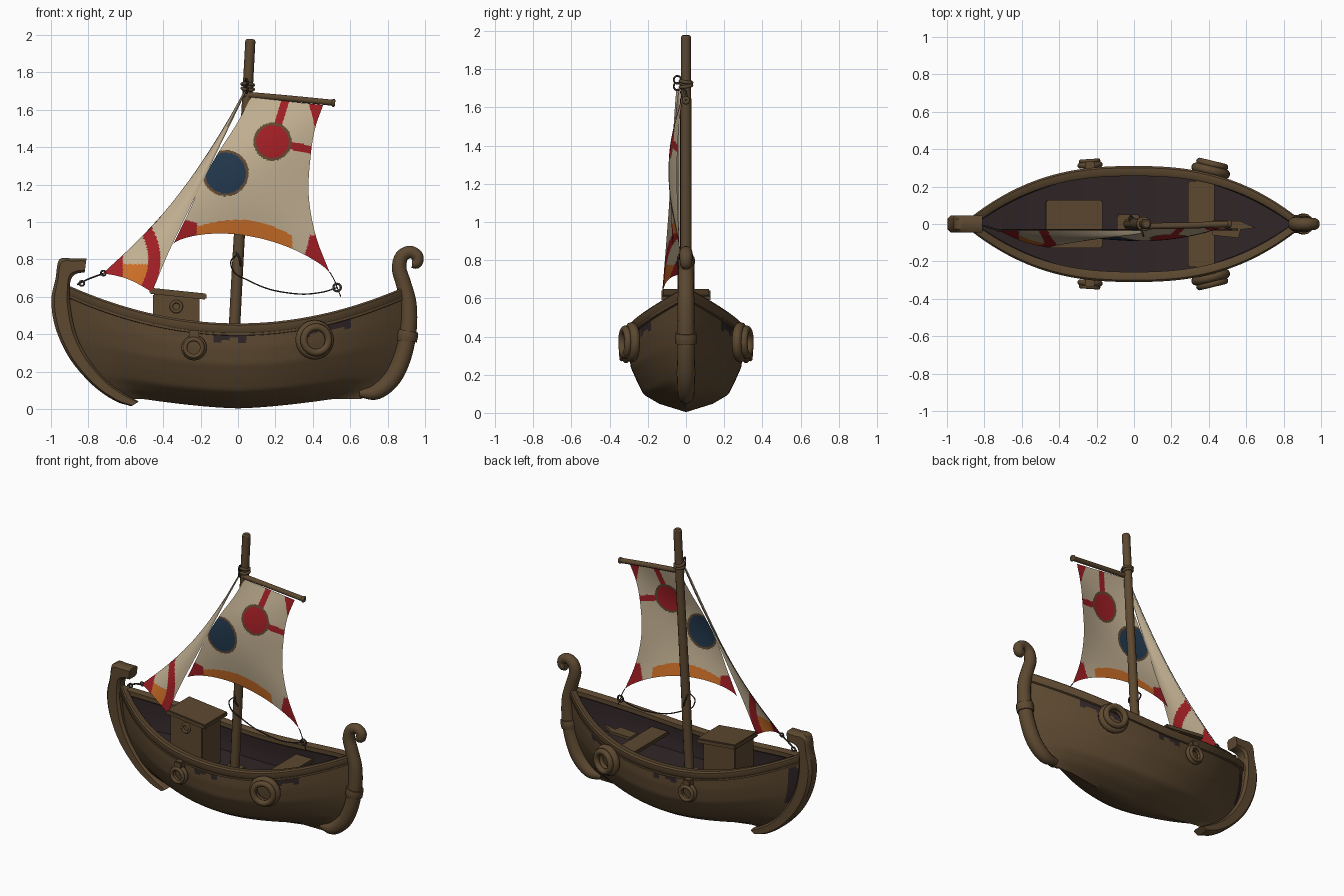
import bpy, bmesh, math
from mathutils import Vector, Matrix

if "Cube" in bpy.data.objects:
    bpy.data.objects.remove(bpy.data.objects["Cube"])


def mat(name, rgb):
    m = bpy.data.materials.new(name)
    m.diffuse_color = [((c / 255 + .055) / 1.055) ** 2.4 for c in rgb] + [1]
    m.use_nodes = True
    m.node_tree.nodes["Principled BSDF"].inputs["Base Color"].default_value = m.diffuse_color
    return m


WOOD = mat("brown wood", (92, 72, 48))
DARK = mat("dark interior", (48, 37, 39))
CREAM = mat("cream cloth", (196, 178, 148))
RED = mat("red paint", (162, 31, 37))
BLUE = mat("blue paint", (34, 56, 77))
ORANGE = mat("orange paint", (206, 112, 40))
EDGE = mat("outline brown", (98, 74, 52))
ROPE = mat("dark rope", (58, 49, 41))


def obj(name, bm, *mats):
    bmesh.ops.recalc_face_normals(bm, faces=bm.faces)
    me = bpy.data.meshes.new(name)
    bm.to_mesh(me)
    bm.free()
    for m in mats:
        me.materials.append(m)
    o = bpy.data.objects.new(name, me)
    bpy.context.collection.objects.link(o)
    return o


def loft(name, rings, mats, closed=True, caps=True, rule=None):
    """Skin a list of equal-length point rings; rule(i, j, centre) gives the colour slot."""
    bm = bmesh.new()
    vs = [[bm.verts.new(p) for p in r] for r in rings]
    n = len(rings[0])
    for i in range(len(rings) - 1):
        for j in range(n if closed else n - 1):
            k = (j + 1) % n
            f = bm.faces.new((vs[i][j], vs[i][k], vs[i + 1][k], vs[i + 1][j]))
            if rule:
                f.material_index = rule(i, j, f.calc_center_median())
    if closed and caps:
        bm.faces.new(vs[0])
        bm.faces.new(vs[-1])
    if closed and not caps:
        bmesh.ops.remove_doubles(bm, verts=bm.verts, dist=1e-5)
    return obj(name, bm, *mats)


def smooth(pts, steps=6):
    """Catmull-Rom curve through points of any dimension."""
    p = [Vector(q) for q in pts]
    p = [2 * p[0] - p[1]] + p + [2 * p[-1] - p[-2]]
    out = []
    for i in range(1, len(p) - 2):
        a, b, c, d = p[i - 1:i + 3]
        for s in range(steps):
            t = s / steps
            out.append(.5 * (2 * b + (c - a) * t + (2 * a - 5 * b + 4 * c - d) * t * t
                             + (3 * b - a - 3 * c + d) * t ** 3))
    return out + [p[-2]]


def tube(name, pts, r, m, sides=10, steps=6):
    """Round bar along x,y,z points; an optional r list tapers it."""
    rr = r if isinstance(r, list) else [r] * len(pts)
    path = smooth([(*p, q) for p, q in zip(pts, rr)], steps)
    rings = []
    for i, p in enumerate(path):
        t = (path[min(i + 1, len(path) - 1)] - path[max(i - 1, 0)]).xyz.normalized()
        s = (Vector((0, 1, 0)) - t * t.y).normalized()
        n = t.cross(s)
        rings.append([p.xyz + (s * math.cos(a) + n * math.sin(a)) * p.w
                      for a in [2 * math.pi * k / sides for k in range(sides)]])
    return loft(name, rings, [m])


def torus(name, c, R, r, m, axis=(0, 1, 0), seg=28):
    q = Vector(axis).to_track_quat('Z', 'Y')
    rings = []
    for i in range(seg + 1):
        a = 2 * math.pi * i / seg
        rings.append([Vector(c) + q @ Vector(((R + r * math.cos(b)) * math.cos(a),
                                              (R + r * math.cos(b)) * math.sin(a), r * math.sin(b)))
                      for b in [2 * math.pi * k / 10 for k in range(10)]])
    return loft(name, rings, [m], caps=False)


def box(name, c, size, m, tilt=0, bevel=.006):
    bm = bmesh.new()
    bmesh.ops.create_cube(bm, size=1, matrix=Matrix.LocRotScale(
        Vector(c), Matrix.Rotation(tilt, 3, 'Y').to_quaternion(), Vector(size)))
    bmesh.ops.bevel(bm, geom=bm.edges[:], offset=bevel, segments=2, affect='EDGES')
    return obj(name, bm, m)


# ---- hull surface: t runs stern to bow, v runs keel to rail
SECTION = [(0, 0), (.1, .14), (.21, .222), (.36, .255), (.54, .29), (.75, .3), (1, .296)]


def hull_point(t, v, side=1, inset=0):
    x = t * (.66 + .24 * (1 - (1 - v) ** 3))
    w = 0
    for (a, wa), (b, wb) in zip(SECTION, SECTION[1:]):
        if a <= v <= b:
            w = wa + (wb - wa) * (v - a) / (b - a)
    y = max(w * (1 - abs(t) ** (1.9 + .6 * v)) - inset, 0)
    low, top = .004 + .05 * min(1, 1.3 * abs(t)) ** 1.5, .44 + .2 * t * t
    return Vector((x, side * y, low + (top - low) * v))


T = [math.sin(math.pi / 2 * (-1 + i / 32)) for i in range(65)]
V = [i / 30 for i in range(31)]


def chipped(i, j, c):
    # worn dark streaks beneath the rail and beside the stern post
    v = abs(j - 29.5) / 30
    drop = .83 + .03 * math.sin(i * 2.3)
    return int(v > drop and (-.15 < c.x < .06 or .36 < c.x < .62) or (i < 8 and .3 < c.z < .56 and c.y > 0))


loft("hull", [[hull_point(t, v, -1) for v in V[:0:-1]] + [hull_point(t, v) for v in V] for t in T],
     [WOOD, DARK], closed=False, rule=chipped)
VI = [.58 + .42 * i / 6 for i in range(7)]
loft("interior", [[hull_point(t, v, -1, .025) for v in VI[::-1]] + [hull_point(t, v, 1, .025) for v in VI]
                  for t in T], [DARK], closed=False)

# ---- gunwale rails and rub strakes, both sides
for side, tag in ((-1, "front"), (1, "back")):
    rail, strake = [], []
    for t in T:
        p = hull_point(t, 1)
        for ring, prof in ((rail, [(-.04, -.02), (-.04, .01), (-.03, .018), (.004, .018), (.014, .008),
                                   (.014, -.026), (.008, -.034), (-.022, -.034)]),
                           (strake, [(-.022, -.034), (.014, -.034), (.014, -.046), (-.022, -.05)])):
            ring.append([(p.x, side * max(p.y + a, 0), p.z + b) for a, b in prof])
    loft(tag + "_rail", rail, [WOOD])
    loft(tag + "_strake", strake, [WOOD])

# ---- stern post: flat timber with a forward lip
outer = [(-.81, .805), (-.88, .805), (-.955, .80), (-.975, .7), (-.998, .58), (-.975, .43), (-.9, .27),
         (-.78, .13), (-.66, .045), (-.57, .015)]
inner = [(-.82, .73), (-.86, .725), (-.89, .70), (-.9, .64), (-.895, .54), (-.865, .4), (-.8, .27),
         (-.7, .15), (-.61, .085), (-.53, .04)]
rings = []
for o, n in zip(smooth(outer, 4), smooth(inner, 4)):
    d = (n - o) * .16
    rings.append([(q.x, y, q.y) for q, y in ((o, -.028), (o + d, -.045), (n - d, -.045), (n, -.03),
                                             (n, .03), (n - d, .045), (o + d, .045), (o, .028))])
loft("stern_post", rings, [WOOD])

# ---- bow post with curled head
bow = [(.65, .085), (.74, .092), (.825, .165), (.88, .28), (.91, .42), (.912, .56), (.885, .67), (.862, .75),
       (.875, .815), (.92, .84), (.958, .818), (.955, .783), (.93, .782)]
tube("bow_post", [(x, 0, z) for x, z in bow],
     [.022, .042, .048, .048, .046, .044, .042, .04, .037, .034, .033, .032, .028], WOOD, 14)
tube("bow_band", [(.902, 0, .362), (.905, 0, .39), (.91, 0, .418)], [.054, .057, .054], WOOD, 16)

# ---- cabin box, lid and round port on the front
box("cabin", (-.33, 0, .435), (.25, .21, .36), WOOD)
box("cabin_lid", (-.32, 0, .617), (.305, .255, .032), WOOD, math.radians(6))
torus("cabin_port", (-.33, -.107, .548), .027, .009, WOOD, seg=20)

# ---- bench, split bow plank and mast step
box("bench", (.36, 0, .395), (.14, .46, .025), WOOD)
loft("bow_plank", [[(.42, -.06, z), (.56, -.075, z), (.57, -.03, z), (.65, -.02, z + .02), (.57, .015, z),
                    (.42, .02, z)] for z in (.405, .425)], [WOOD])
box("mast_step", (-.03, 0, .285), (.12, .1, .06), WOOD)

# ---- mast, yard and lashings
tube("mast", [(-.03, 0, .22), (0, 0, .8), (.035, 0, 1.4), (.066, 0, 1.968)], [.031, .03, .028, .027], WOOD, 12)
tube("mast_tip", [(.066, 0, 1.966), (.0663, 0, 1.972), (.0666, 0, 1.978)], [.027, .025, .019], WOOD, 12, 3)
tube("yard", [(.03, -.012, 1.682), (.28, -.008, 1.66), (.515, 0, 1.637)], .017, WOOD)
torus("yard_tip", (.51, 0, 1.637), .012, .01, WOOD, (1, 0, -.09), 16)
for k, z in enumerate((1.712, 1.735)):
    torus("mast_lashing", (.052, 0, z), .03, .009, WOOD, (.1, .15 * (k * 2 - 1), 1), 20)
for z in (1.71, 1.745):
    torus("lashing_loop", (.045, -.045, z), .02, .005, ROPE, (1, .3, 0), 18)

# ---- life rings, both sides
for s in (-1, 1):
    ax = Vector((.24, s, 0)).normalized()
    c = Vector((.41, s * .285, .37))
    torus("large_ring", c, .08, .026, WOOD, ax)
    torus("large_ring_inner", c + ax * .035, .068, .02, WOOD, ax)
    torus("small_ring", (-.235, s * .315, .328), .052, .016, WOOD, (-.06, s, 0))
    torus("small_ring_inner", (-.237, s * .336, .328), .046, .012, WOOD, (-.06, s, 0))
    box("ring_bracket", (-.235, s * .31, .395), (.055, .05, .055), WOOD)

# ---- main sail
N = 120
left = smooth([(.07, 1.667), (-.01, 1.52), (-.1, 1.38), (-.19, 1.22), (-.26, 1.06), (-.345, .885)], 24)
right = smooth([(.455, 1.625), (.412, 1.5), (.388, 1.35), (.378, 1.145), (.415, .93), (.49, .73)], 24)


def main_point(u, i):
    v = i / N
    p = left[i].lerp(right[i], u)
    y = -.022 - .055 * math.sin(math.pi * v) * math.sin(math.pi * (.15 + .7 * u)) - .05 * v * (1 - u)
    return (p.x, y, p.y + .115 * v * v * (4 * u * (1 - u)) ** .8)


def near(c, x, z):
    return math.hypot(c.x - x, c.z - z)


def bar(c, a, b, w):
    a, b, p = Vector(a), Vector(b), Vector((c.x, c.z))
    t = max(0, min(1, (p - a).dot(b - a) / (b - a).length_squared))
    return (p - a - (b - a) * t).length < w


def main_paint(i, j, c):
    for x, z, r, slot in ((.185, 1.43, .102, 1), (-.067, 1.262, .124, 2)):
        d = near(c, x, z)
        if d < r:
            return slot if d < r - .015 else 4
    if bar(c, (.185, 1.43), (.26, 1.67), .021) or bar(c, (.185, 1.43), (.44, 1.375), .021):
        return 1
    if c.z > 1.47 and c.x > .383 + (1.62 - c.z) * .25:
        return 1
    if c.z < .93 and c.x > .385 - (.93 - c.z) * .25:
        return 1
    if c.x < -.22 and c.z < 1.0 - (c.x + .24) * .3 and i > .84 * N:
        return 1
    # orange hem narrows towards the right
    return 3 if -.24 < c.x < .29 and c.z < 1.012 - .9 * max(0, c.x - .02) ** 1.8 - .8 * max(0, -c.x) ** 2 else 0


CLOTH = [CREAM, RED, BLUE, ORANGE, EDGE]
loft("main_sail", [[main_point(k / N, i) for k in range(N + 1)] for i in range(N + 1)], CLOTH,
     closed=False, rule=main_paint)

# ---- jib
luff = smooth([(.035, 1.7), (-.09, 1.48), (-.265, 1.215), (-.47, .965), (-.72, .725)], 30)
leech = smooth([(.04, 1.69), (-.1, 1.40), (-.25, 1.09), (-.37, .84), (-.46, .625)], 30)


def jib_paint(i, j, c):
    if c.x < -.615 or .27 < near(c, -.75, .8) < .335:
        return 1
    return 3 if c.z < .775 and near(c, -.75, .8) <= .27 else 0


def jib_point(u, i):
    p = luff[i].lerp(leech[i], u)
    belly = math.sin(math.pi * u)
    return (p.x, -.035 - .09 * u * (i / N) ** .75 - .015 * belly, p.y + .02 * belly * i / N)


loft("jib", [[jib_point(k / 80, i) for k in range(81)] for i in range(N + 1)], CLOTH, closed=False, rule=jib_paint)

# ---- ropes and rope eyes
tube("forestay", [(p.x, -.03, p.y) for p in luff[::20]], .0022, ROPE, 6, 4)
tube("tack_line", [(-.86, 0, .665), (-.8, -.01, .695), (-.72, -.035, .725)], .005, ROPE, 6)
torus("tack_eye", (-.72, -.035, .727), .013, .005, ROPE, seg=14)
torus("stern_eye", (-.835, 0, .672), .013, .005, ROPE, seg=14)
tube("sheet_rope", [(0, -.035, .83), (-.038, -.045, .79), (-.02, -.04, .73), (.04, -.035, .695), (.17, -.03, .64),
                    (.33, -.03, .615), (.45, -.03, .625), (.53, -.03, .65)], .004, ROPE, 6)
tube("clew_line", [(.49, -.022, .733), (.515, -.028, .69), (.53, -.03, .65), (.55, -.03, .6)], .003, ROPE, 6)
torus("clew_eye", (.53, -.03, .65), .02, .006, ROPE, seg=16)
torus("mast_coil", (-.005, 0, .8), .045, .005, ROPE, (.9, .3, .3), 20)

# ---- smooth shading with sharp edges kept
bpy.ops.object.select_all(action='SELECT')
bpy.context.view_layer.objects.active = bpy.data.objects["hull"]
bpy.ops.object.shade_smooth_by_angle(angle=math.radians(40))
